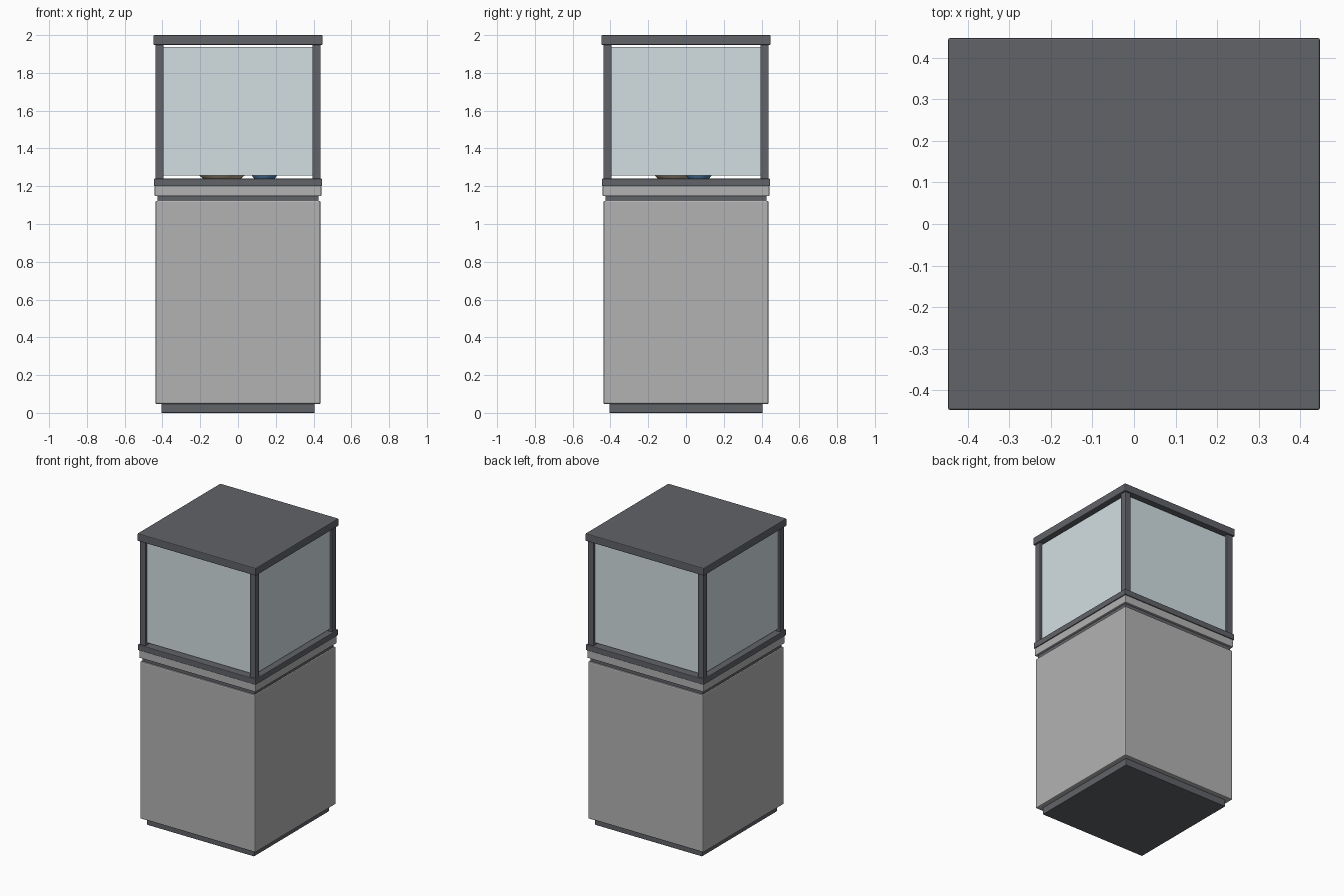
import bpy
import math

if "Cube" in bpy.data.objects:
    bpy.data.objects.remove(bpy.data.objects["Cube"])


def material(name, r, g, b):
    m = bpy.data.materials.new(name)
    m.diffuse_color = (r, g, b, 1)
    m.use_nodes = True
    m.node_tree.nodes["Principled BSDF"].inputs["Base Color"].default_value = m.diffuse_color
    return m


DARK = material("dark_metal", 0.12, 0.125, 0.14)
STONE = material("light_panel", 0.45, 0.45, 0.45)
GLASS = material("pale_glass", 0.65, 0.74, 0.76)
TAN = material("tan_clay", 0.45, 0.36, 0.25)
BLUE = material("blue_glaze", 0.08, 0.2, 0.4)


def box(name, size, x, y, z0, z1, mat, bevel=0.0):
    """Box of given (x, y) size between two heights, with softened edges."""
    bpy.ops.mesh.primitive_cube_add(size=1, location=(x, y, (z0 + z1) / 2))
    ob = bpy.context.object
    ob.name = name
    ob.scale = (size[0], size[1], z1 - z0)
    bpy.ops.object.transform_apply(location=False, rotation=False, scale=True)
    ob.data.materials.append(mat)
    if bevel:
        mod = ob.modifiers.new("soft_edges", 'BEVEL')
        mod.width = bevel
        mod.segments = 2
    return ob


def lathe(name, profile, x, y, mat, sides=32):
    """Closed turned object from (radius, z) points."""
    verts, faces = [], []
    for r, z in profile:
        for i in range(sides):
            a = 2 * math.pi * i / sides
            verts.append((r * math.cos(a), r * math.sin(a), z))
    for j in range(len(profile) - 1):
        for i in range(sides):
            k = (i + 1) % sides
            a, b = j * sides, (j + 1) * sides
            faces.append((a + i, a + k, b + k, b + i))
    faces.append(tuple(reversed(range(sides))))
    faces.append(tuple(range(len(verts) - sides, len(verts))))
    me = bpy.data.meshes.new(name)
    me.from_pydata(verts, [], faces)
    me.materials.append(mat)
    ob = bpy.data.objects.new(name, me)
    ob.location = (x, y, 1.24)
    bpy.context.collection.objects.link(ob)
    bpy.ops.object.select_all(action='DESELECT')
    ob.select_set(True)
    bpy.context.view_layer.objects.active = ob
    bpy.ops.object.shade_smooth_by_angle(angle=math.radians(40))


# Stacked square layers: name, half width, bottom, top, material, bevel
layers = [
    ("plinth", 0.405, 0.0, 0.05, DARK, 0.003),
    ("pedestal_body", 0.437, 0.047, 1.123, STONE, 0.007),
    ("shadow_groove", 0.427, 1.12, 1.148, DARK, 0.003),
    ("pedestal_cap", 0.441, 1.147, 1.202, STONE, 0.005),
    ("display_deck", 0.446, 1.20, 1.24, DARK, 0.004),
    ("case_lid", 0.448, 1.948, 2.0, DARK, 0.005),
]
for name, half, z0, z1, mat, bev in layers:
    box(name, (2 * half, 2 * half), 0, 0, z0, z1, mat, bev)

# Corner posts
for sx in (-1, 1):
    for sy in (-1, 1):
        box("corner_post", (0.043, 0.043), 0.4155 * sx, 0.4155 * sy,
            1.238, 1.95, DARK, 0.003)

# Glass panes held between the posts, with a slim gap above and below
for s in (-1, 1):
    box("glass_pane_y", (0.79, 0.01), 0, 0.4145 * s, 1.256, 1.938, GLASS)
    box("glass_pane_x", (0.01, 0.79), 0.4145 * s, 0, 1.256, 1.938, GLASS)

# Exhibits on the deck, only their feet showing below the glass
lathe("clay_bowl", [(0.10, 0), (0.12, 0.017), (0.15, 0.08), (0.16, 0.16),
                    (0.13, 0.24), (0.08, 0.29), (0.09, 0.32)],
      -0.085, -0.047, TAN)
lathe("blue_vase", [(0.055, 0), (0.067, 0.017), (0.08, 0.08), (0.07, 0.15),
                    (0.035, 0.21), (0.045, 0.24)],
      0.14, 0.068, BLUE)
